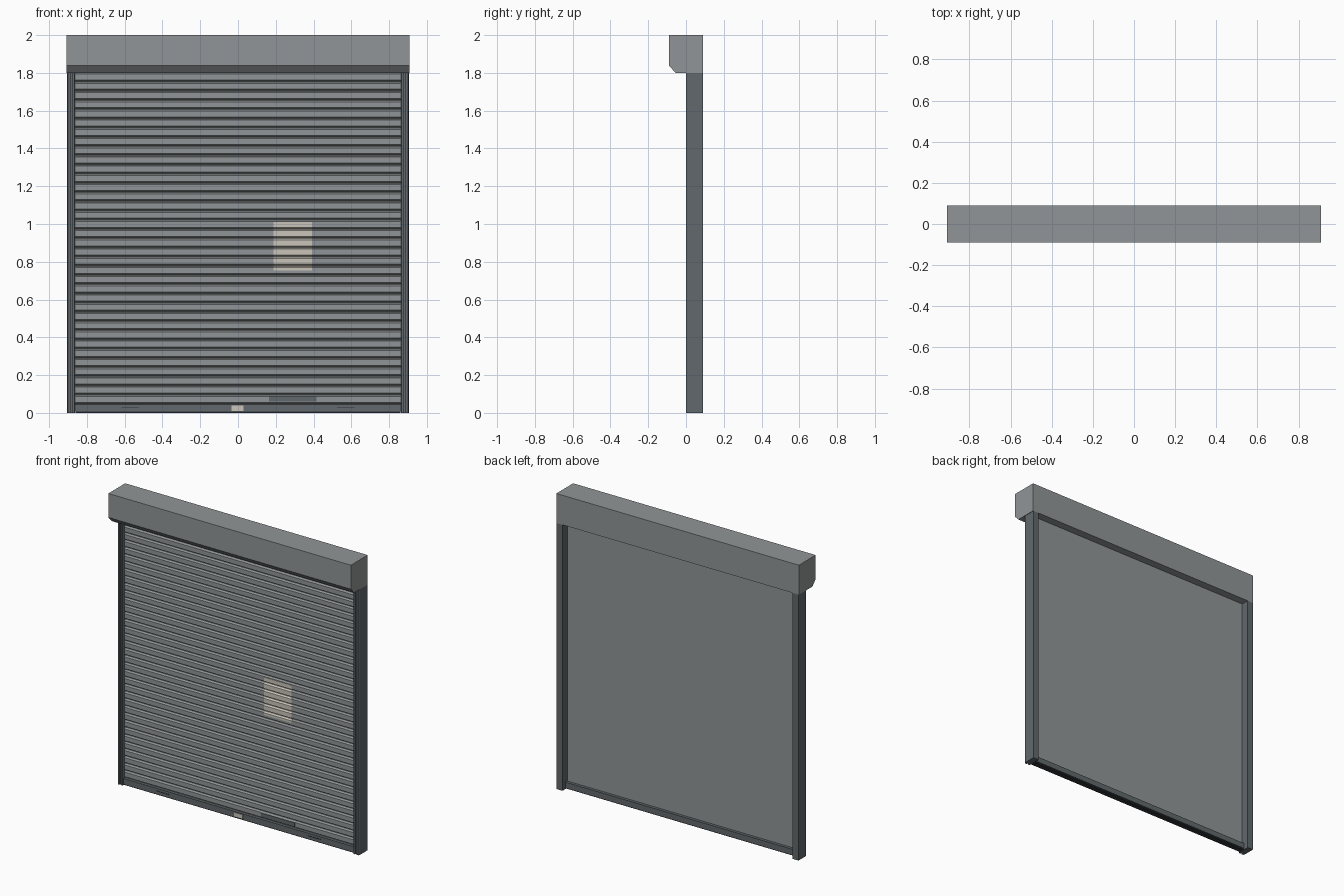
import bpy, bmesh

if "Cube" in bpy.data.objects:
    bpy.data.objects.remove(bpy.data.objects["Cube"])


def material(name, rgb):
    m = bpy.data.materials.new(name)
    m.diffuse_color = (*rgb, 1)
    m.use_nodes = True
    m.node_tree.nodes["Principled BSDF"].inputs["Base Color"].default_value = m.diffuse_color
    return m


LIGHT = material("light grey metal", (0.285, 0.302, 0.31))
DARK = material("dark grey metal", (0.12, 0.138, 0.15))
BLACK = material("charcoal rubber", (0.03, 0.033, 0.036))
PAPER = material("cream paper", (0.59, 0.56, 0.5))


def extrude(name, pts, lo, hi, axis, mat):
    """Extrude a closed profile: (y, z) along x, or (x, y) along z."""
    bm = bmesh.new()
    place = (lambda p, t: (t, *p)) if axis == "x" else (lambda p, t: (*p, t))
    a = [bm.verts.new(place(p, lo)) for p in pts]
    b = [bm.verts.new(place(p, hi)) for p in pts]
    bm.faces.new(a)
    bm.faces.new(b[::-1])
    for i in range(len(pts)):
        j = (i + 1) % len(pts)
        bm.faces.new((a[i], b[i], b[j], a[j]))
    bmesh.ops.recalc_face_normals(bm, faces=bm.faces)
    me = bpy.data.meshes.new(name)
    bm.to_mesh(me)
    bm.free()
    me.materials.append(mat)
    ob = bpy.data.objects.new(name, me)
    bpy.context.collection.objects.link(ob)
    return ob


def box(name, x, y, z, mat):
    pts = [(y[0], z[0]), (y[1], z[0]), (y[1], z[1]), (y[0], z[1])]
    return extrude(name, pts, x[0], x[1], "x", mat)


# Roller housing with chamfered lower front edge
extrude("roller_housing", [(-0.09, 2.0), (0.09, 2.0), (0.09, 1.8),
                           (-0.055, 1.8), (-0.09, 1.838)],
        -0.908, 0.908, "x", LIGHT)

# Guide rails with a groove in the front face
rail = [(0.905, 0.09), (0.905, 0.012), (0.9, 0.0), (0.887, 0.0), (0.887, 0.008),
        (0.876, 0.008), (0.876, 0.0), (0.866, 0.0), (0.862, 0.012), (0.862, 0.09)]
for side, s in (("left", -1), ("right", 1)):
    extrude(side + "_guide_rail", [(s * x, y) for x, y in rail], 0, 1.8, "z", DARK)

# Slatted curtain: one repeated slat profile with a flat back
Z0, COUNT = 0.045, 36
PITCH = (1.8 - Z0) / COUNT
SLAT = [(0.0, 0.028), (0.003, 0.028), (0.011, 0.015), (0.042, 0.015), (0.046, 0.022)]
front = [(y, Z0 + i * PITCH + z) for i in range(COUNT) for z, y in SLAT]
front.append((0.028, 1.8))
extrude("slat_curtain", front + [(0.036, 1.8), (0.036, Z0)], -0.864, 0.864, "x", LIGHT)

# Paper notice that follows the slats
notice = [(y, z) for y, z in front if 0.757 < z < 1.008]
notice = [(0.015, 0.755)] + notice + [(0.015, 1.01)]
outer = [(y - 0.003, z) for y, z in notice]
extrude("paper_notice", outer + notice[::-1], 0.187, 0.392, "x", PAPER)

# Bottom bar, seal and fittings
box("bottom_bar", (-0.863, 0.863), (0.008, 0.056), (0.008, 0.045), DARK)
box("bottom_seal", (-0.86, 0.86), (0.014, 0.05), (0.0, 0.008), BLACK)
box("lock_plate", (-0.034, 0.03), (0.004, 0.01), (0.01, 0.04), PAPER)
box("name_plate", (0.163, 0.415), (0.011, 0.018), (0.06, 0.086), DARK)
for side, s in (("left", -1), ("right", 1)):
    box(side + "_lift_slot", (s * 0.57 - 0.046, s * 0.57 + 0.046),
        (0.006, 0.01), (0.025, 0.029), BLACK)
